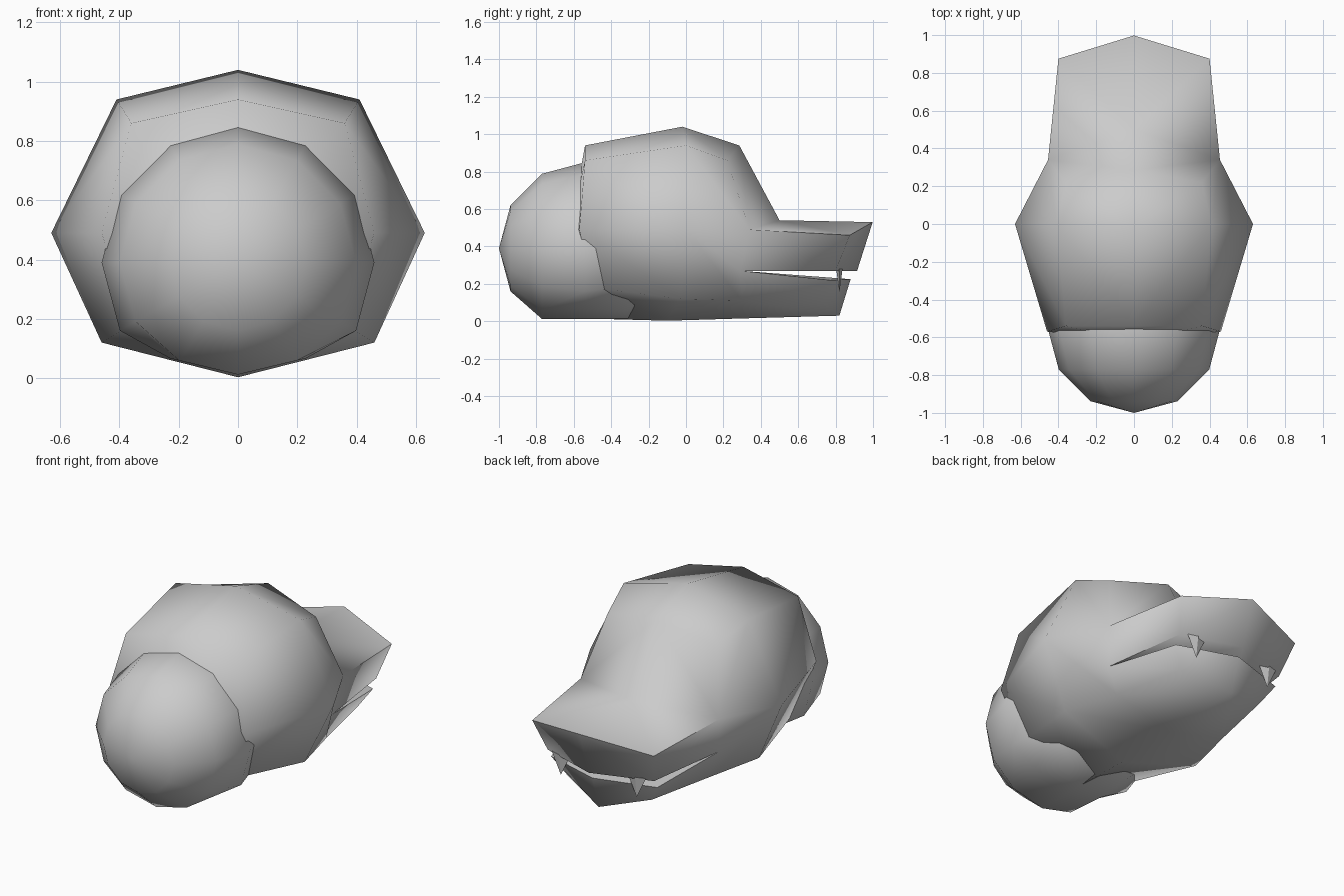
import bpy, bmesh
from math import radians
from mathutils import Matrix

if "Cube" in bpy.data.objects:
    bpy.data.objects.remove(bpy.data.objects["Cube"])


def finish(name, bm, smooth=True, angle=75):
    bmesh.ops.recalc_face_normals(bm, faces=bm.faces)
    mesh = bpy.data.meshes.new(name)
    bm.to_mesh(mesh)
    bm.free()
    obj = bpy.data.objects.new(name, mesh)
    bpy.context.collection.objects.link(obj)
    bpy.ops.object.select_all(action='DESELECT')
    obj.select_set(True)
    bpy.context.view_layer.objects.active = obj
    if smooth:
        bpy.ops.object.shade_smooth_by_angle(angle=radians(angle))
    return obj


# Head: right half from named points (T top, C corner, S side, L low corner, B bottom)
P = {
    "T0": (0, -.54, .94), "C0": (.36, -.54, .86), "S0": (.46, -.57, .49),
    "L0": (.36, -.5, .18), "B0": (0, -.54, .015), "E0": (0, -.62, .49),
    "T1": (0, -.02, 1.04), "C1": (.41, 0, .94), "S1": (.63, 0, .49),
    "L1": (.46, -.03, .12), "B1": (0, -.1, .003),
    "T2": (0, .285, .94), "C2": (.36, .22, .86), "S2": (.455, .34, .49),
    "M": (.42, .29, .27), "L2": (.37, .3, .11), "B2": (0, .3, .015),
    "R": (0, .29, .27), "N": (0, .5, .54),
    "T3": (0, .998, .53), "S3": (.4, .875, .46),
    "P3": (.35, .8, .27), "Q3": (0, .915, .27),
    "J3": (.35, .77, .22), "K3": (0, .88, .225),
    "L3": (.28, .72, .11), "B3": (0, .82, .03),
}
FACES = """
T0 C0 E0|C0 S0 E0|S0 L0 E0|L0 B0 E0
T0 T1 C1 C0|C0 C1 S1 S0|S0 S1 L1 L0|L0 L1 B1 B0
T1 T2 C2 C1|C1 C2 S2 S1|S1 S2 M|S1 M L2 L1|L1 L2 B2 B1
T2 N S2 C2|N T3 S3 S2|S2 S3 P3 M|T3 Q3 P3 S3|M P3 Q3 R
M R K3 J3|M J3 L3 L2|J3 K3 B3 L3|L2 L3 B3 B2
"""
bm = bmesh.new()
for side in (1, -1):
    v = {k: bm.verts.new((x * side, y, z)) for k, (x, y, z) in P.items()}
    for f in FACES.strip().replace("\n", "|").split("|"):
        bm.faces.new([v[k] for k in f.split()])
bmesh.ops.remove_doubles(bm, verts=bm.verts, dist=1e-4)
finish("head", bm)

# Ball at the front, flattened where it meets the underside
bm = bmesh.new()
bmesh.ops.create_uvsphere(bm, u_segments=12, v_segments=6, radius=.46)
bmesh.ops.transform(bm, verts=bm.verts, matrix=Matrix.Translation((0, -.54, .39))
                    @ Matrix.Rotation(radians(90), 4, 'X'))
for v in bm.verts:
    v.co.z = max(v.co.z, .012 + .24 * abs(v.co.x))
finish("front_ball", bm)

# Fangs hanging from the upper lip
for name, x in (("fang_right", .25), ("fang_left", -.25)):
    bm = bmesh.new()
    tip = bm.verts.new((x, .82, .155))
    base = [bm.verts.new((x + dx, .82 + dy, .28))
            for dx, dy in ((-.06, 0), (0, -.017), (.06, 0), (0, .017))]
    bm.faces.new(base)
    for i in range(4):
        bm.faces.new((base[i], base[(i + 1) % 4], tip))
    finish(name, bm, smooth=False)
